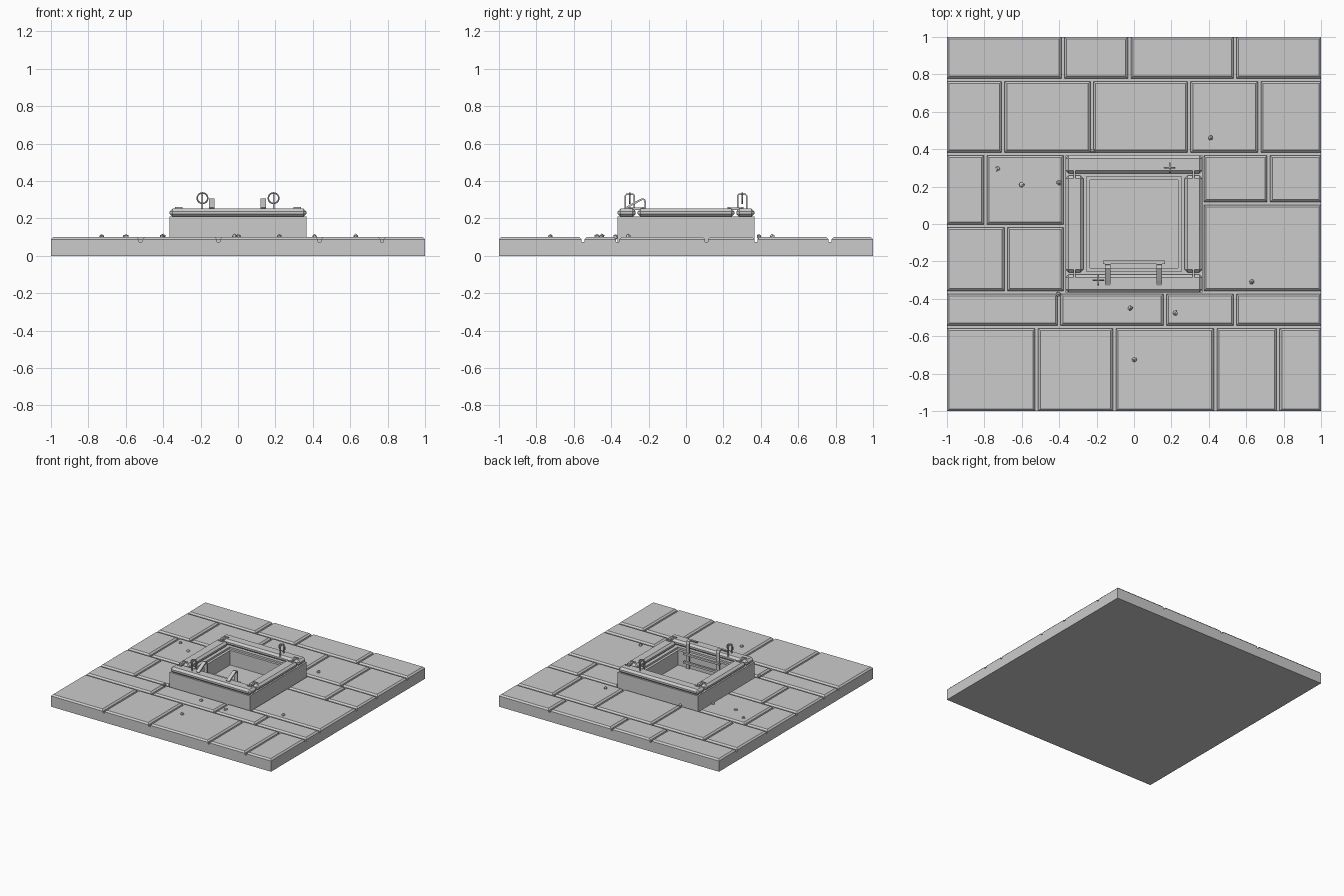
import bpy, bmesh, math, random
from mathutils import Vector, Matrix

random.seed(4)
cube = bpy.data.objects.get("Cube")
if cube:
    bpy.data.objects.remove(cube, do_unlink=True)

stone = bpy.data.materials.new("stone_grey")
stone.use_nodes = True
stone.diffuse_color = (0.6, 0.6, 0.6, 1)
stone.node_tree.nodes["Principled BSDF"].inputs["Base Color"].default_value = (0.6, 0.6, 0.6, 1)


def finish(name, bm):
    bmesh.ops.recalc_face_normals(bm, faces=bm.faces)
    mesh = bpy.data.meshes.new(name)
    bm.to_mesh(mesh)
    bm.free()
    mesh.materials.append(stone)
    obj = bpy.data.objects.new(name, mesh)
    bpy.context.collection.objects.link(obj)
    return obj


def box(name, x0, x1, y0, y1, z0, z1, bevel=0, top_only=False):
    bm = bmesh.new()
    bmesh.ops.create_cube(bm, size=1)
    for v in bm.verts:
        v.co = ((x0 + x1) / 2 + v.co.x * (x1 - x0),
                (y0 + y1) / 2 + v.co.y * (y1 - y0),
                (z0 + z1) / 2 + v.co.z * (z1 - z0))
    if bevel:
        edges = [e for e in bm.edges
                 if not top_only or all(v.co.z > z1 - 0.001 for v in e.verts)]
        bmesh.ops.bevel(bm, geom=edges, offset=bevel, segments=1, affect='EDGES')
    return finish(name, bm)


def square_shell(name, profile):
    """Sweep a closed (half width, height) profile around a square."""
    bm = bmesh.new()
    corners = [(-1, -1), (1, -1), (1, 1), (-1, 1)]
    loops = [[bm.verts.new((sx * r, sy * r, z)) for sx, sy in corners] for r, z in profile]
    for a, b in zip(loops, loops[1:] + loops[:1]):
        for i in range(4):
            j = (i + 1) % 4
            bm.faces.new((a[i], a[j], b[j], b[i]))
    return finish(name, bm)


def strap(name, path, x0, x1, thick):
    """Flat bar bent along a (y, z) path."""
    bm = bmesh.new()
    pts = [Vector(p) for p in path]
    rings = []
    for i, p in enumerate(pts):
        d = (pts[min(i + 1, len(pts) - 1)] - pts[max(i - 1, 0)]).normalized()
        n = Vector((-d.y, d.x)) * thick / 2
        a, b = p + n, p - n
        rings.append([bm.verts.new(c) for c in
                      ((x0, a.x, a.y), (x1, a.x, a.y), (x1, b.x, b.y), (x0, b.x, b.y))])
    for r, s in zip(rings, rings[1:]):
        for i in range(4):
            j = (i + 1) % 4
            bm.faces.new((r[i], r[j], s[j], s[i]))
    bm.faces.new(rings[0])
    bm.faces.new(rings[-1])
    return finish(name, bm)


# Base slab below the paving joints
box("base_slab", -1, 1, -1, 1, 0, 0.075)

# Paving rows: y range, x range, joints between tiles
rows = [
    (0.77, 1, -1, 1, (-0.38, -0.025, 0.54)),
    (0.375, 0.77, -1, 1, (-0.7, -0.225, 0.295, 0.67)),
    (-0.01, 0.375, -1, -0.37, (-0.795,)),
    (-0.365, -0.01, -1, -0.37, (-0.685,)),
    (0.11, 0.375, 0.365, 1, (0.72,)),
    (-0.365, 0.11, 0.365, 1, ()),
    (-0.55, -0.365, -1, 1, (-0.4, 0.165, 0.54)),
    (-1, -0.55, -1, 1, (-0.52, -0.105, 0.435, 0.77)),
]


def gap(v, sign):
    return v if abs(v) == 1 else v + sign * 0.008


for y0, y1, left, right, joints in rows:
    xs = [left, *joints, right]
    for x0, x1 in zip(xs, xs[1:]):
        box("paving_tile", gap(x0, 1), gap(x1, -1), gap(y0, 1), gap(y1, -1),
            0.074, 0.1, 0.012, True)

# Raised curb, with a stepped lining around the shaft
square_shell("curb", [(0.365, 0.074), (0.365, 0.21), (0.255, 0.21), (0.255, 0.074)])
square_shell("shaft_lining", [(0.256, 0.074), (0.256, 0.195), (0.235, 0.195), (0.235, 0.074)])

# Rim beams with corner clamps
for s in (-1, 1):
    y = sorted((s * 0.27, s * 0.365))
    box("rim_end_beam", -0.365, 0.365, *y, 0.207, 0.253, 0.016)
    box("rim_side_beam", *y, -0.258, 0.258, 0.207, 0.253, 0.016)
    for t in (-1, 1):
        x, y = t * 0.318, s * 0.265
        box("clamp_bar", x - 0.006, x + 0.006, y - 0.04, y + 0.04, 0.245, 0.257)
        for d in (-0.038, 0.038):
            box("clamp_foot", x - 0.02, x + 0.02, y + d - 0.005, y + d + 0.005, 0.245, 0.26)

# Lifting rings held by upright staples
for s in (-1, 1):
    cx, cy = s * 0.19, s * 0.3
    strap("ring_staple", [(cy - 0.024, 0.24), (cy - 0.024, 0.322), (cy - 0.019, 0.328),
                          (cy + 0.019, 0.328), (cy + 0.024, 0.322), (cy + 0.024, 0.24)],
          cx - 0.004, cx + 0.004, 0.008)
    bpy.ops.mesh.primitive_torus_add(location=(cx, cy, 0.308), rotation=(math.pi / 2, 0, 0),
                                     major_radius=0.028, minor_radius=0.004,
                                     major_segments=20, minor_segments=6)
    ring = bpy.context.object
    ring.name = "lifting_ring"
    ring.data.materials.append(stone)
    bpy.ops.object.shade_smooth_by_angle()

# Ladder hooked over the front rim
for x in (-0.14, 0.135):
    strap("ladder_strap", [(-0.325, 0.253), (-0.3, 0.268), (-0.235, 0.303), (-0.222, 0.3),
                           (-0.218, 0.285), (-0.218, 0.08)], x - 0.015, x + 0.015, 0.01)
for z in (0.2, 0.13):
    box("ladder_rung", -0.165, 0.165, -0.213, -0.196, z - 0.008, z + 0.008)

# Scattered pebbles
for x, y in [(-0.73, 0.295), (-0.6, 0.21), (-0.4, 0.22), (0.41, 0.46), (0.63, -0.31),
             (-0.02, -0.45), (0.22, -0.475), (0, -0.725), (-0.22, 0.39), (-0.405, -0.375)]:
    bm = bmesh.new()
    bmesh.ops.create_icosphere(bm, subdivisions=1, radius=0.016)
    turn = Matrix.Rotation(random.uniform(0, math.pi), 3, 'Z')
    for v in bm.verts:
        v.co = turn @ (v.co * random.uniform(0.75, 1.1)) + Vector((x, y, 0.102))
    finish("pebble", bm)
